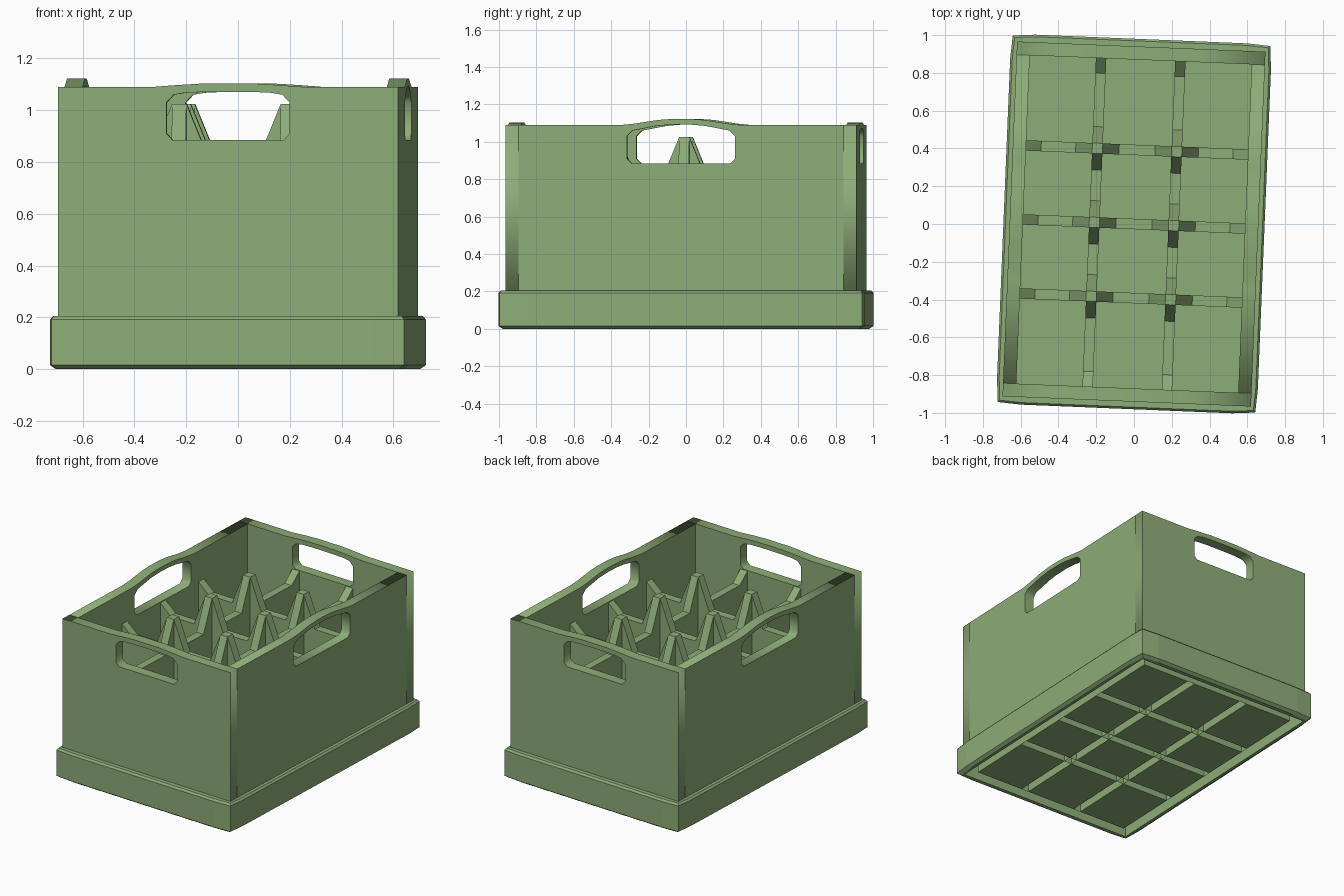
import bpy, bmesh
from math import radians, pi
from mathutils import Matrix

if "Cube" in bpy.data.objects:
    bpy.data.objects.remove(bpy.data.objects["Cube"], do_unlink=True)

TURN = Matrix.Rotation(radians(-2.35), 4, 'Z')
HX, HY = 0.658, 0.94          # half size of the body
WALL = 0.07
IX, IY = HX - WALL, HY - WALL  # half size of the cavity
COLS, ROWS = (-0.21, 0.21), (-0.392, 0, 0.392)
RIB = 0.0275                   # half thickness of a divider
FLOOR = 0.01

plastic = bpy.data.materials.new("green_plastic")
color = (0.27, 0.42, 0.19, 1)
plastic.diffuse_color = color
plastic.use_nodes = True
plastic.node_tree.nodes["Principled BSDF"].inputs["Base Color"].default_value = color


def finish(name, bm, matrix=Matrix(), recalc=True):
    if recalc:
        bmesh.ops.recalc_face_normals(bm, faces=bm.faces)
    mesh = bpy.data.meshes.new(name)
    bm.to_mesh(mesh)
    bm.free()
    mesh.materials.append(plastic)
    obj = bpy.data.objects.new(name, mesh)
    bpy.context.collection.objects.link(obj)
    obj.matrix_world = TURN @ matrix
    return obj


def mirrored(half):
    """Close a right-hand outline by mirroring it across x = 0."""
    return half + [(-x, y) for x, y in reversed(half)]


def wall(name, half_len, dist, angle, rim, hole):
    """Upright panel with an arched rim and a hand hole."""
    curve = bpy.data.curves.new(name, 'CURVE')
    curve.dimensions, curve.fill_mode = '2D', 'BOTH'
    curve.extrude = WALL / 2
    outline = [(half_len, 0.15), (half_len, 1.09)] + rim
    for half in (outline, hole):
        pts = mirrored(half)
        spline = curve.splines.new('POLY')
        spline.points.add(len(pts) - 1)
        for p, (x, y) in zip(spline.points, pts):
            p.co = (x, y, 0, 1)
        spline.use_cyclic_u = True
    temp = bpy.data.objects.new(name + "_outline", curve)
    bpy.context.collection.objects.link(temp)
    graph = bpy.context.evaluated_depsgraph_get()
    mesh = bpy.data.meshes.new_from_object(temp.evaluated_get(graph))
    bm = bmesh.new()
    bm.from_mesh(mesh)
    bmesh.ops.remove_doubles(bm, verts=bm.verts, dist=1e-4)
    bpy.data.objects.remove(temp, do_unlink=True)
    bpy.data.meshes.remove(mesh)
    place = (Matrix.Rotation(angle, 4, 'Z')
             @ Matrix.Translation((0, WALL / 2 - dist, 0))
             @ Matrix.Rotation(pi / 2, 4, 'X'))
    finish(name, bm, place)


# Four walls with hand holes
short_rim = [(0.29, 1.09), (0.2, 1.097), (0.1, 1.103)]
short_hole = [(0.215, 0.885), (0.238, 0.91), (0.238, 1.03),
              (0.21, 1.06), (0.16, 1.068), (0.08, 1.071)]
long_rim = [(0.32, 1.09), (0.25, 1.097), (0.12, 1.117), (0.05, 1.122)]
long_hole = [(0.265, 0.885), (0.29, 0.91), (0.29, 1.03),
             (0.26, 1.06), (0.13, 1.085), (0.05, 1.092)]
wall("front_wall", HX, HY, 0, short_rim, short_hole)
wall("back_wall", HX, HY, pi, short_rim, short_hole)
wall("left_wall", IY, HX, pi / 2, long_rim, long_hole)
wall("right_wall", IY, HX, -pi / 2, long_rim, long_hole)


def ring(hx, hy, z, bow=0.0):
    """Rectangle whose sides bow outward between the corners."""
    c = 0.12
    return [(-hx, -hy, z), (c - hx, -hy - bow, z), (hx - c, -hy - bow, z),
            (hx, -hy, z), (hx + bow, c - hy, z), (hx + bow, hy - c, z),
            (hx, hy, z), (hx - c, hy + bow, z), (c - hx, hy + bow, z),
            (-hx, hy, z), (-hx - bow, hy - c, z), (-hx - bow, c - hy, z)]


def loft(name, rings):
    bm = bmesh.new()
    loops = [[bm.verts.new(p) for p in r] for r in rings]
    for a, b in zip(loops, loops[1:]):
        for i in range(len(a)):
            j = (i + 1) % len(a)
            bm.faces.new((a[i], a[j], b[j], b[i]))
    return finish(name, bm, recalc=False)


# Bowed skirt around the foot, hollow underneath
BX, BY = 0.682, 0.971
loft("base_skirt", [
    ring(IX + 0.062, IY + 0.062, 0.15), ring(IX + 0.062, IY + 0.062, 0),
    ring(BX - 0.02, BY - 0.02, 0, 0.008), ring(BX, BY, 0.015, 0.009),
    ring(BX, BY, 0.192, 0.009), ring(BX - 0.01, BY - 0.01, 0.205, 0.008),
    ring(HX - 0.002, HY - 0.002, 0.205)])

# Inner lining from the walls down to the floor
loft("cavity_lining", [ring(IX, IY, 0.15), ring(IX, IY, FLOOR)])


def divider(name, half_len, crossings, matrix):
    """Hollow partition, open below, with a spike at every crossing."""
    valley, end, top = 0.81, 0.88, 1.025
    line = [(-half_len, FLOOR), (-half_len, end), (0.08 - half_len, valley)]
    for c in crossings:
        line += [(c - 0.115, valley), (c - RIB, top),
                 (c + RIB, top), (c + 0.115, valley)]
    line += [(half_len - 0.08, valley), (half_len, end), (half_len, FLOOR)]
    bm = bmesh.new()
    near = [bm.verts.new((x, -RIB, z)) for x, z in line]
    far = [bm.verts.new((x, RIB, z)) for x, z in line]
    bm.faces.new(near)
    bm.faces.new(far[::-1])
    for i in range(len(line) - 1):
        bm.faces.new((near[i], near[i + 1], far[i + 1], far[i]))
    finish(name, bm, matrix)


# Divider grid
for i, y in enumerate(ROWS):
    divider(f"cross_divider_{i + 1}", IX, COLS, Matrix.Translation((0, y, 0)))
for i, x in enumerate(COLS):
    divider(f"long_divider_{i + 1}", IY, ROWS,
            Matrix.Translation((x, 0, 0)) @ Matrix.Rotation(pi / 2, 4, 'Z'))


def spans(half, stops):
    """Clear intervals between the dividers."""
    starts = [-half] + [s + RIB for s in stops]
    ends = [s - RIB for s in stops] + [half]
    return list(zip(starts, ends))


# Floor of each compartment
bm = bmesh.new()
for x0, x1 in spans(IX, COLS):
    for y0, y1 in spans(IY, ROWS):
        bm.faces.new([bm.verts.new((x, y, FLOOR)) for x, y in
                      ((x0, y0), (x1, y0), (x1, y1), (x0, y1))])
finish("compartment_floors", bm, recalc=False)
